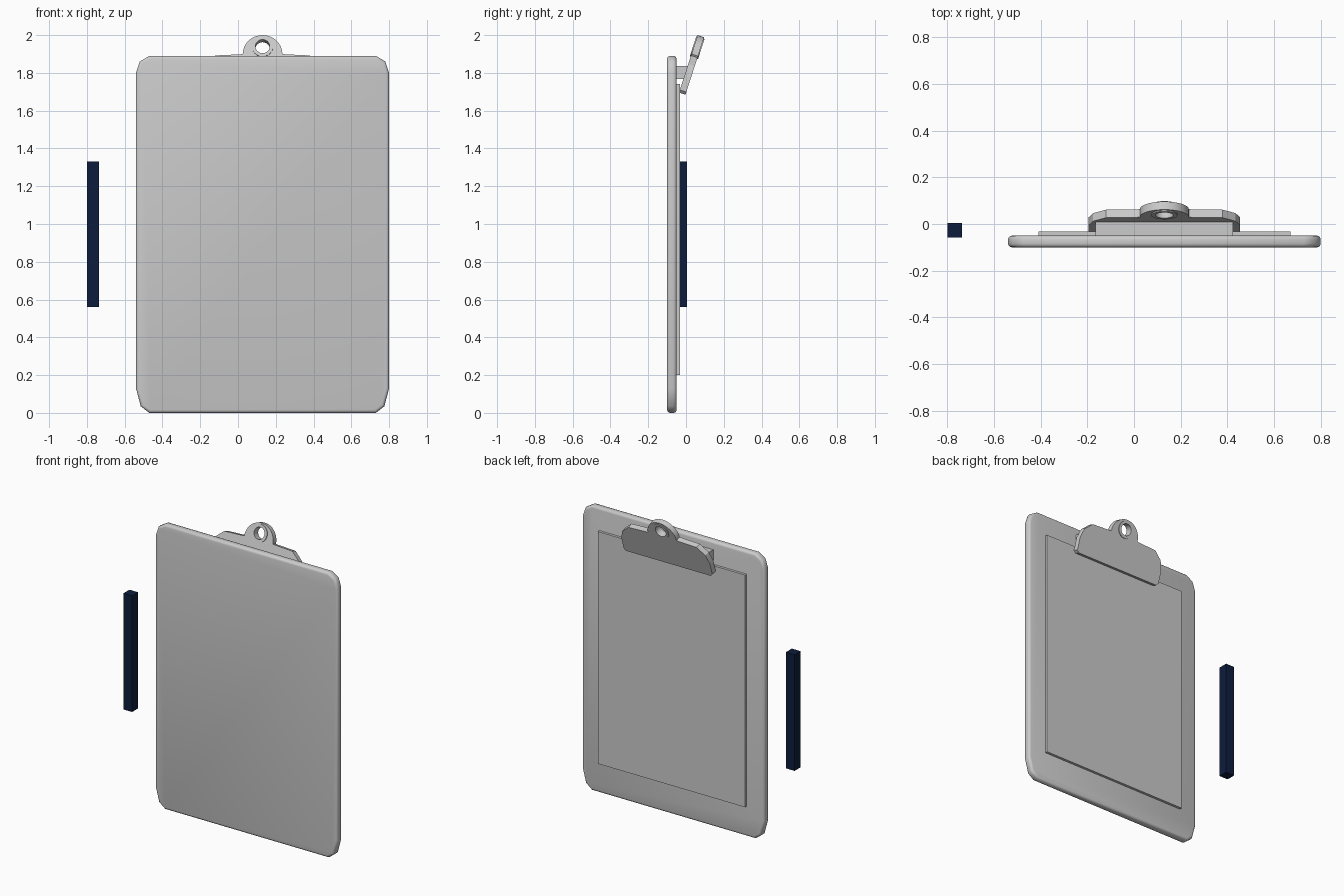
import bpy, bmesh, math

if "Cube" in bpy.data.objects:
    bpy.data.objects.remove(bpy.data.objects["Cube"])

CX = 0.13                    # centre line of the clipboard
TILT = math.radians(-18)     # clip leans back


def finish(obj, angle=30):
    bpy.ops.object.select_all(action='DESELECT')
    obj.select_set(True)
    bpy.context.view_layer.objects.active = obj
    for m in list(obj.modifiers):
        bpy.ops.object.modifier_apply(modifier=m.name)
    bpy.ops.object.shade_smooth_by_angle(angle=math.radians(angle))


def prism(name, half, y0, y1):
    """Extrude a half outline (x, z), mirrored across x = 0, from y0 to y1."""
    pts = half + [(-x, z) for x, z in reversed(half) if x > 1e-6]
    bm = bmesh.new()
    face = bm.faces.new([bm.verts.new((x, y0, z)) for x, z in pts])
    ext = bmesh.ops.extrude_face_region(bm, geom=[face])
    verts = [v for v in ext['geom'] if isinstance(v, bmesh.types.BMVert)]
    bmesh.ops.translate(bm, verts=verts, vec=(0, y1 - y0, 0))
    bmesh.ops.recalc_face_normals(bm, faces=bm.faces)
    mesh = bpy.data.meshes.new(name)
    bm.to_mesh(mesh)
    bm.free()
    obj = bpy.data.objects.new(name, mesh)
    bpy.context.collection.objects.link(obj)
    return obj


def box(name, x0, x1, y0, y1, z0, z1):
    w = (x1 - x0) / 2
    obj = prism(name, [(w, z0), (w, z1)], y0, y1)
    obj.location.x = (x0 + x1) / 2
    return obj


def cylinder(name, radius, depth, z):
    """Round bar along y, centred at height z in clip space."""
    n = 24
    half = [(radius * math.sin(i * 2 * math.pi / n), z - radius * math.cos(i * 2 * math.pi / n))
            for i in range(n // 2 + 1)]
    return prism(name, half, -depth / 2, depth / 2)


# Board with rounded corners and softened rim
board = prism("board", [(0.60, 0), (0.645, 0.035), (0.67, 0.13),
                        (0.67, 1.80), (0.65, 1.86), (0.60, 1.89)], -0.10, -0.05)
board.location.x = CX
bev = board.modifiers.new("rim", 'BEVEL')
bev.width = 0.016
bev.segments = 3
bev.limit_method = 'ANGLE'
bev.angle_limit = math.radians(60)
finish(board, 40)

# Paper stack and clip mount
box("paper", -0.41, 0.67, -0.052, -0.033, 0.20, 1.74)
box("clip_mount", -0.165, 0.425, -0.052, 0.012, 1.767, 1.836)

# Clip plate with a round hanging tab on top
arc = [(0.105 * math.cos(a), 0.215 + 0.105 * math.sin(a))
       for a in (math.pi / 2 * i / 8 for i in range(9))]
arc[-1] = (0, 0.32)
plate = prism("clip_plate", [(0.31, 0), (0.325, 0.015), (0.325, 0.10), (0.305, 0.16),
                             (0.25, 0.207), (0.12, 0.213)] + arc, -0.018, 0.018)

# Eyelet around the hanging hole
eyelet = cylinder("eyelet", 0.056, 0.046, 0.256)
cutter = cylinder("hole_cutter", 0.038, 0.2, 0.256)
cutter.hide_render = True
for obj in (plate, eyelet, cutter):
    obj.location = (CX, -0.02, 1.69)
    obj.rotation_euler.x = TILT
bpy.context.view_layer.update()
for obj in (plate, eyelet):
    cut = obj.modifiers.new("hole", 'BOOLEAN')
    cut.operation = 'DIFFERENCE'
    cut.solver = 'EXACT'
    cut.object = cutter
    finish(obj)
bpy.data.objects.remove(cutter)

# Square pencil floating beside the board
pencil = box("pencil", -0.80, -0.736, -0.058, 0.005, 0.56, 1.33)
navy = bpy.data.materials.new("navy")
navy.diffuse_color = (0.004, 0.012, 0.045, 1)
navy.use_nodes = True
navy.node_tree.nodes["Principled BSDF"].inputs["Base Color"].default_value = navy.diffuse_color
pencil.data.materials.append(navy)
